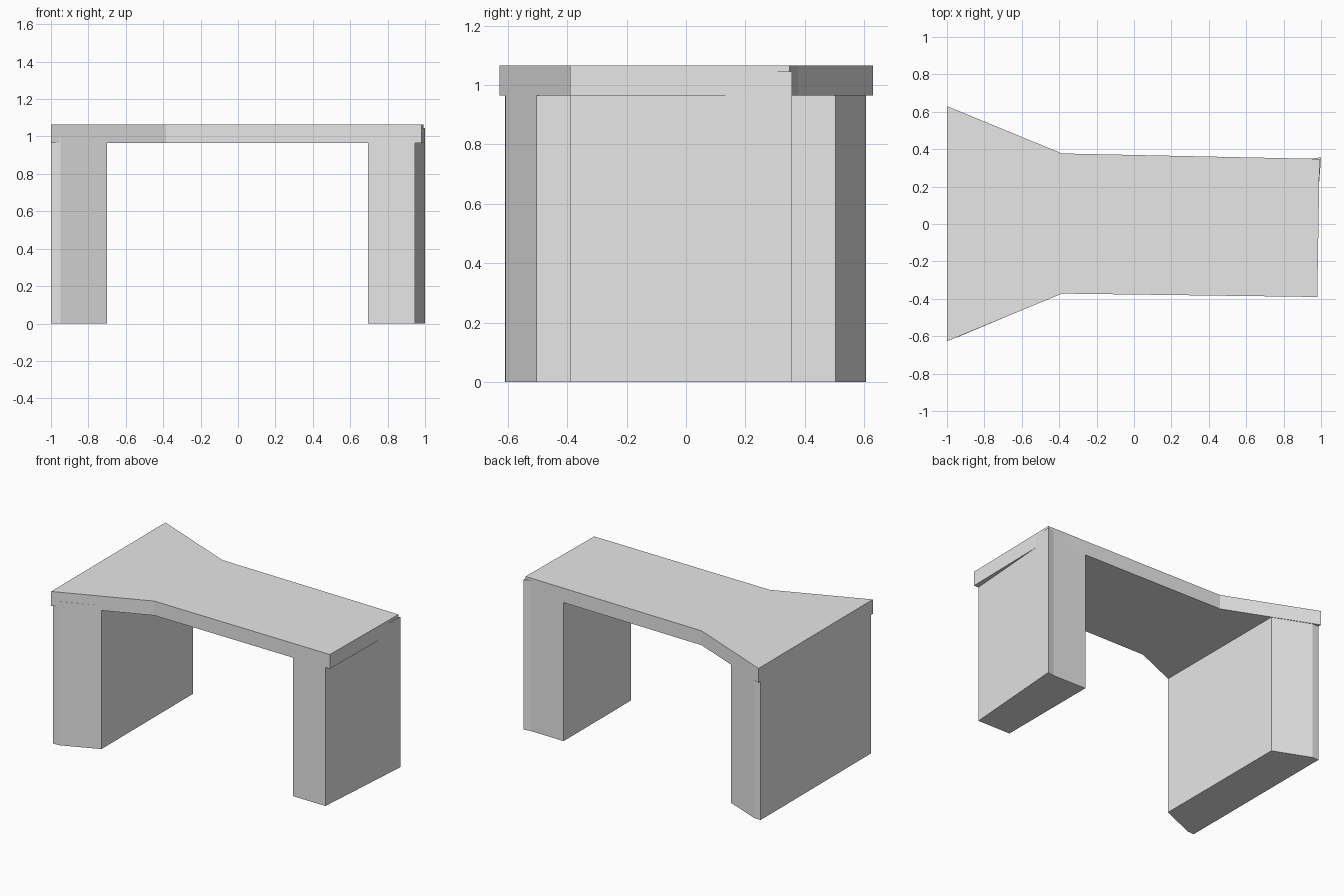
import bpy
import bmesh

cube = bpy.data.objects.get("Cube")
if cube:
    bpy.data.objects.remove(cube, do_unlink=True)

# Single plain concrete colour
concrete = bpy.data.materials.new("light_grey_concrete")
concrete.use_nodes = True
GREY = (0.8, 0.8, 0.8, 1.0)
concrete.diffuse_color = GREY
concrete.node_tree.nodes["Principled BSDF"].inputs["Base Color"].default_value = GREY


def prism(name, outline, bottom, top):
    """Extrude a counter-clockwise plan outline between two heights."""
    bm = bmesh.new()
    base = bm.faces.new([bm.verts.new((x, y, bottom)) for x, y in outline])
    result = bmesh.ops.extrude_face_region(bm, geom=[base], use_keep_orig=True)
    for item in result["geom"]:
        if isinstance(item, bmesh.types.BMVert):
            item.co.z = top
    bmesh.ops.recalc_face_normals(bm, faces=bm.faces[:])
    mesh = bpy.data.meshes.new(name)
    bm.to_mesh(mesh)
    bm.free()
    mesh.materials.append(concrete)
    obj = bpy.data.objects.new(name, mesh)
    bpy.context.collection.objects.link(obj)
    return obj


# Deck that flares out towards its right end
prism("bridge_deck", [
    (-1.0, -0.627), (-0.385, -0.372), (0.98, -0.39),
    (0.992, 0.348), (-0.385, 0.377), (-1.0, 0.63),
], 0.965, 1.065)

# Wide support with tapered sides under the flare
prism("wide_support", [
    (-0.999, -0.61), (-0.95, -0.608), (-0.70, -0.503),
    (-0.70, 0.503), (-0.95, 0.605), (-0.999, 0.605),
], 0.0, 1.0)

# Narrow support with a skewed outer face
prism("narrow_support", [
    (0.695, -0.385), (0.945, -0.388), (1.0, 0.357),
    (0.95, 0.349), (0.695, 0.354),
], 0.0, 1.045)
